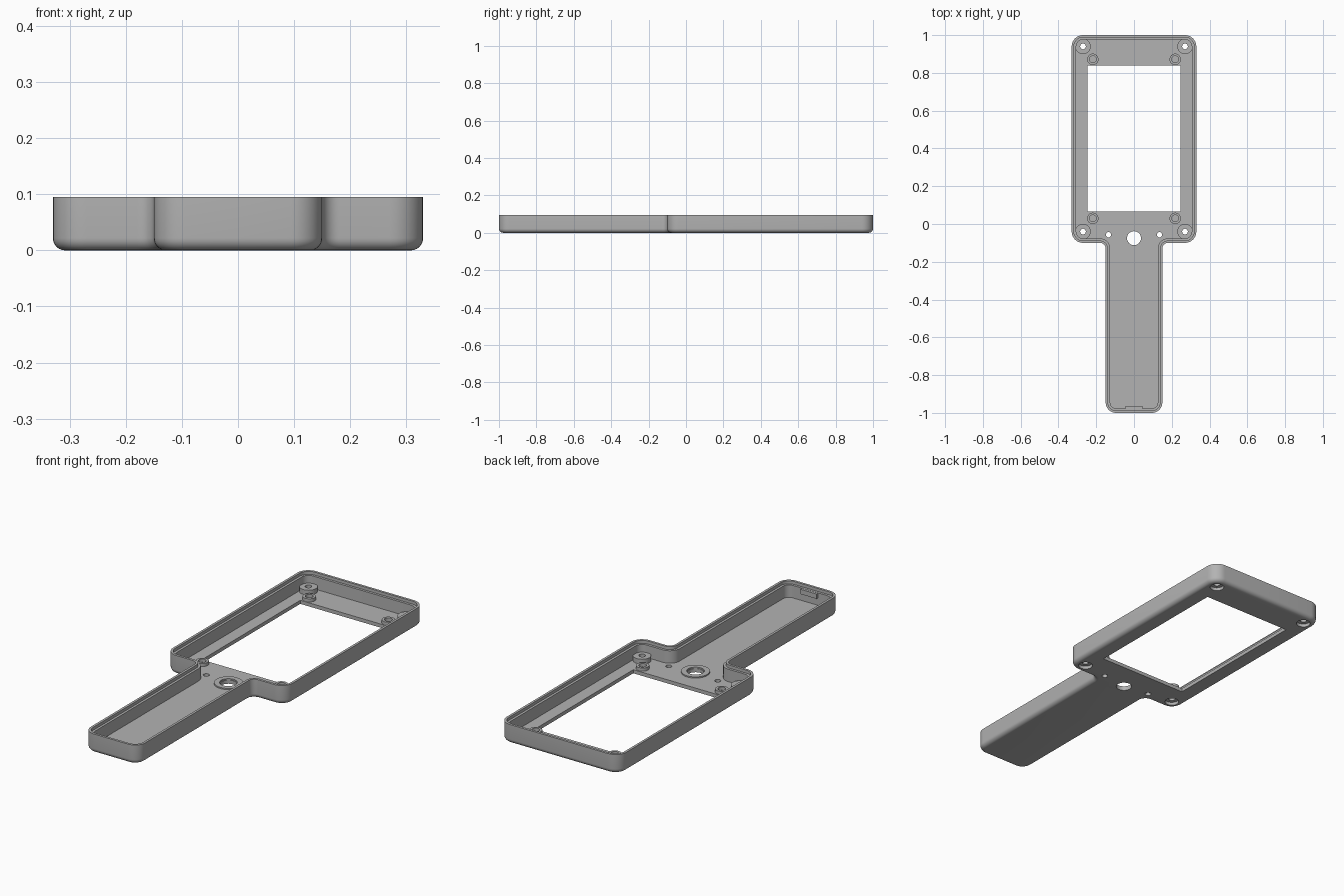
import bpy, bmesh, math

if "Cube" in bpy.data.objects:
    bpy.data.objects.remove(bpy.data.objects["Cube"], do_unlink=True)

grey = bpy.data.materials.new("matte grey")
grey.use_nodes = True
COLOR = (0.45, 0.45, 0.45, 1)
grey.diffuse_color = COLOR
grey.node_tree.nodes["Principled BSDF"].inputs["Base Color"].default_value = COLOR

FLOOR, TOP, STEPS = 0.018, 0.095, 8


def make_object(name, bm):
    bmesh.ops.recalc_face_normals(bm, faces=bm.faces)
    mesh = bpy.data.meshes.new(name)
    bm.to_mesh(mesh)
    bm.free()
    mesh.materials.append(grey)
    obj = bpy.data.objects.new(name, mesh)
    bpy.context.collection.objects.link(obj)
    return obj


def smooth(obj):
    bpy.ops.object.select_all(action="DESELECT")
    obj.select_set(True)
    bpy.context.view_layer.objects.active = obj
    bpy.ops.object.shade_smooth_by_angle(angle=math.radians(30))


def outline(d):
    """Paddle outline moved inwards by d, with rounded corners."""
    # corner x, y, arc centre signs, radius, start angle, turn
    corners = [(0.15, -1, -1, 1, 0.055, -90, 90),
               (0.15, -0.1, 1, -1, 0.03, 180, -90),
               (0.33, -0.1, -1, 1, 0.06, -90, 90),
               (0.33, 1, -1, -1, 0.06, 0, 90)]
    right = []
    for x, y, sx, sy, r, start, turn in corners:
        cx, cy = x + sx * r, y + sy * r
        radius = r - d if turn > 0 else r + d
        for i in range(STEPS + 1):
            a = math.radians(start + turn * i / STEPS)
            right.append((cx + radius * math.cos(a), cy + radius * math.sin(a)))
    return right + [(-x, y) for x, y in reversed(right)]


def bridge(bm, a, b):
    for i in range(len(a)):
        j = (i + 1) % len(a)
        bm.faces.new((a[i], a[j], b[j], b[i]))


def lathe(name, profile, x, y, sides=32):
    """Closed ring profile of (radius, z) turned about a vertical axis."""
    bm = bmesh.new()
    rings = []
    for r, z in profile:
        angles = [math.tau * i / sides for i in range(sides)]
        rings.append([bm.verts.new((x + r * math.cos(a), y + r * math.sin(a), z))
                      for a in angles])
    for k, ring in enumerate(rings):
        bridge(bm, ring, rings[(k + 1) % len(rings)])
    obj = make_object(name, bm)
    smooth(obj)


def collar(name, x, y, inner, outer, top):
    base = FLOOR - 0.002
    lathe(name, [(inner, base), (outer, base), (outer, top), (inner, top)], x, y)


def box(bm, x0, x1, y0, y1, z0, z1):
    cube = bmesh.ops.create_cube(bm, size=1)["verts"]
    bmesh.ops.scale(bm, vec=(x1 - x0, y1 - y0, z1 - z0), verts=cube)
    bmesh.ops.translate(bm, vec=((x0 + x1) / 2, (y0 + y1) / 2, (z0 + z1) / 2), verts=cube)


# Open tray: rounded bottom edge, outer wall, stepped rim, inside wall
F = 0.022
profile = [(F * (1 - math.sin(a)), F * (1 - math.cos(a)))
           for a in (math.pi / 2 * i / 6 for i in range(7))]
profile += [(0, TOP), (0.012, TOP), (0.012, 0.08), (0.024, 0.08), (0.024, FLOOR)]
bm = bmesh.new()
loops = [[bm.verts.new((x, y, z)) for x, y in outline(d)] for d, z in profile]
for a, b in zip(loops, loops[1:]):
    bridge(bm, a, b)
bm.faces.new(loops[0])
bm.faces.new(loops[-1])
shell = make_object("shell", bm)

# Window, screw recesses and small holes cut through the floor
CORNERS = [(sx * 0.27, y) for sx in (-1, 1) for y in (0.94, -0.04)]
POSTS = [(sx * 0.218, y) for sx in (-1, 1) for y in (0.872, 0.03)]
holes = [(x, y, 0.033) for x, y in CORNERS]
holes += [(0, -0.075, 0.037), (-0.135, -0.057, 0.014), (0.135, -0.057, 0.014)]
bm = bmesh.new()
box(bm, -0.245, 0.245, 0.065, 0.84, -0.05, 0.05)
for x, y, r in holes:
    made = bmesh.ops.create_cone(bm, cap_ends=True, segments=32, radius1=r, radius2=r,
                                 depth=0.07)["verts"]
    bmesh.ops.translate(bm, vec=(x, y, 0), verts=made)
cutter = make_object("floor_cutter", bm)
cutter.hide_render = True
cut = shell.modifiers.new("openings", "BOOLEAN")
cut.operation, cut.solver, cut.object = "DIFFERENCE", "EXACT", cutter
bpy.ops.object.select_all(action="DESELECT")
shell.select_set(True)
bpy.context.view_layer.objects.active = shell
bpy.ops.object.modifier_apply(modifier=cut.name)
bpy.data.objects.remove(cutter, do_unlink=True)
smooth(shell)

# Raised collars around the screws, board posts and button hole
for x, y in CORNERS:
    collar("screw_boss", x, y, 0.015, 0.041, 0.042)
for x, y in POSTS:
    collar("board_post", x, y, 0.018, 0.03, 0.034)
collar("button_collar", 0, -0.075, 0.04, 0.065, 0.024)

# Catch on the inside of the handle end
bm = bmesh.new()
box(bm, -0.045, 0.045, -0.985, -0.964, 0.055, 0.079)
make_object("end_catch", bm)
